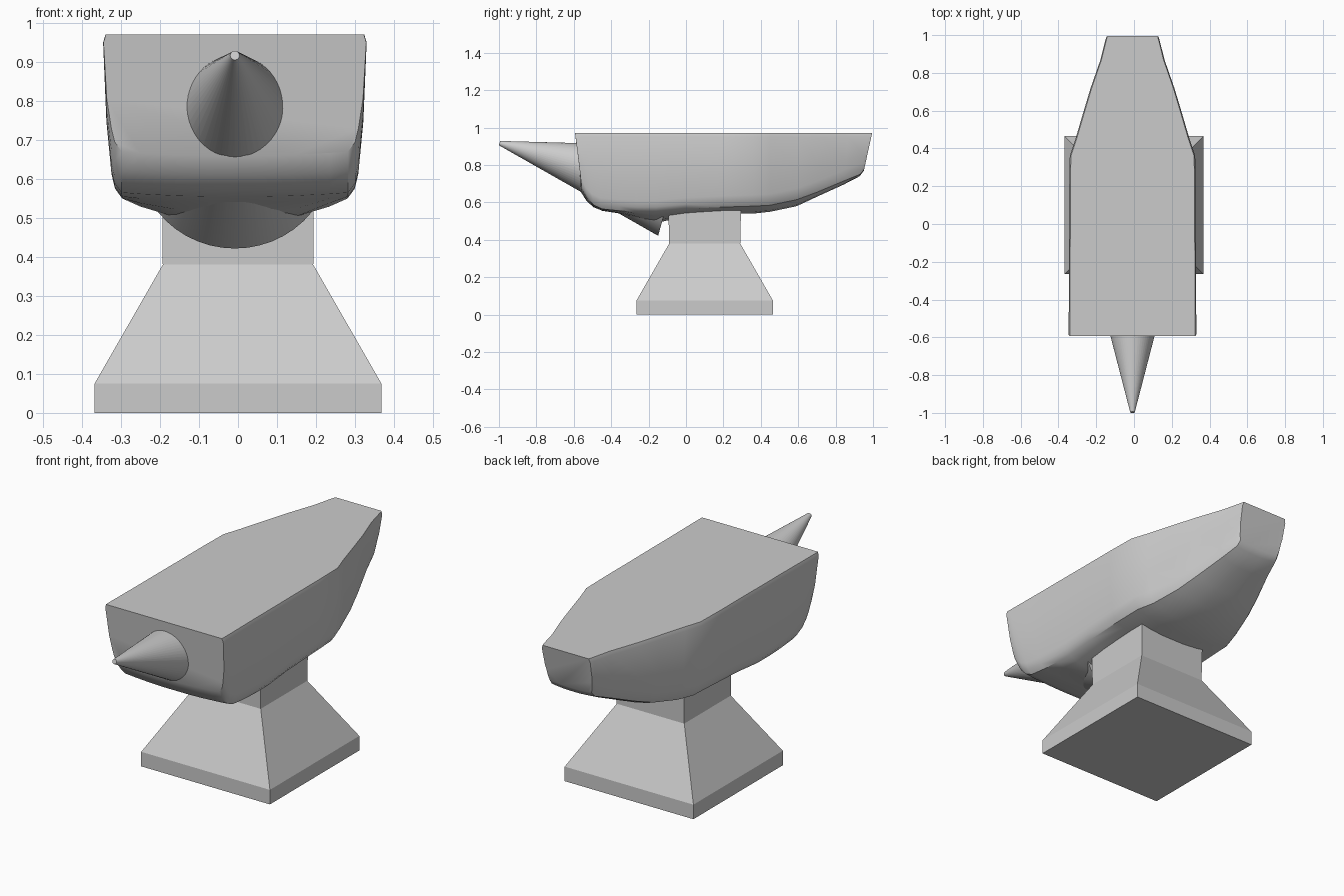
import bpy, bmesh, math
from mathutils import Vector

cube = bpy.data.objects.get("Cube")
if cube:
    bpy.data.objects.remove(cube, do_unlink=True)

gray = bpy.data.materials.new("plain_gray")
gray.use_nodes = True
gray.diffuse_color = (0.6, 0.6, 0.6, 1)
gray.node_tree.nodes["Principled BSDF"].inputs["Base Color"].default_value = (0.6, 0.6, 0.6, 1)


def loft(name, rings, smooth_angle=None):
    """Skin closed rings of points and cap both ends."""
    bm = bmesh.new()
    loops = [[bm.verts.new(p) for p in ring] for ring in rings]
    for a, b in zip(loops, loops[1:]):
        for i in range(len(a)):
            j = (i + 1) % len(a)
            bm.faces.new((a[i], a[j], b[j], b[i]))
    bm.faces.new(loops[0])
    bm.faces.new(loops[-1])
    bmesh.ops.recalc_face_normals(bm, faces=bm.faces)
    mesh = bpy.data.meshes.new(name)
    bm.to_mesh(mesh)
    bm.free()
    mesh.materials.append(gray)
    obj = bpy.data.objects.new(name, mesh)
    bpy.context.collection.objects.link(obj)
    if smooth_angle:
        bpy.ops.object.select_all(action='DESELECT')
        obj.select_set(True)
        bpy.context.view_layer.objects.active = obj
        bpy.ops.object.shade_smooth_by_angle(angle=math.radians(smooth_angle))
    return obj


# Pedestal: square foot, tapered middle and neck
def rectangle(hx, hy, z):
    return [(sx * hx, 0.1 + sy * hy, z) for sx, sy in ((-1, -1), (1, -1), (1, 1), (-1, 1))]


loft("pedestal", [rectangle(0.368, 0.365, 0), rectangle(0.368, 0.365, 0.075),
                  rectangle(0.193, 0.19, 0.38), rectangle(0.195, 0.195, 0.6)])

# Body: sections along y, leaning at both ends
TOP = 0.97
CENTRE_X = -0.008


def section(y, w, corner, keel, lean, bow):
    half = [(w - 0.006, TOP), (w, TOP - 0.02), (0.975 * w, 0.45 * TOP + 0.55 * corner),
            (0.94 * w, corner + 0.06), (0.915 * w, corner + 0.025), (0.86 * w, corner),
            (0.72 * w, corner + 0.35 * (keel - corner)),
            (0.45 * w, corner + 0.8 * (keel - corner)), (0.2 * w, keel)]
    pts = half + [(-x, z) for x, z in reversed(half)]
    return [(x + CENTRE_X, y + lean * (TOP - z) + bow * (x / w) ** 2, z) for x, z in pts]


# y at the top, half width, corner height, keel height, lean, bow
stations = [
    (-0.605, 0.337, 0.67, 0.66, 0.13, 0.012),
    (-0.595, 0.338, 0.62, 0.61, 0.17, 0.01),
    (-0.575, 0.338, 0.585, 0.575, 0.2, 0.008),
    (-0.53, 0.338, 0.565, 0.555, 0.2, 0),
    (-0.42, 0.337, 0.555, 0.54, 0.16, 0),
    (-0.3, 0.336, 0.55, 0.515, 0.1, 0),
    (-0.16, 0.336, 0.55, 0.49, 0, 0),
    (0, 0.335, 0.565, 0.525, 0, 0),
    (0.2, 0.335, 0.575, 0.54, 0, 0),
    (0.36, 0.332, 0.58, 0.54, 0, 0),
    (0.45, 0.302, 0.585, 0.55, 0, 0),
    (0.6, 0.258, 0.615, 0.58, -0.02, 0),
    (0.72, 0.222, 0.655, 0.63, -0.06, 0),
    (0.87, 0.17, 0.715, 0.695, -0.1, 0),
    (0.975, 0.144, 0.75, 0.74, -0.2, 0),
    (0.995, 0.138, 0.775, 0.77, -0.22, 0),
]
loft("body", [section(*s) for s in stations], 35)

# Horn: long tilted cone whose rim shows under the body
tilt = math.radians(15.6)
axis = Vector((0, math.cos(tilt), -math.sin(tilt)))
up = Vector((0, math.sin(tilt), math.cos(tilt)))
side = Vector((1, 0, 0))
tip = Vector((CENTRE_X, -0.997, 0.917))
SIDES = 48


def circle(distance, radius):
    angles = [2 * math.pi * i / SIDES for i in range(SIDES)]
    return [tip + axis * distance + (side * math.cos(a) + up * math.sin(a)) * radius
            for a in angles]


loft("horn", [circle(0, 0.012), circle(0.95, 0.249)], 30)
